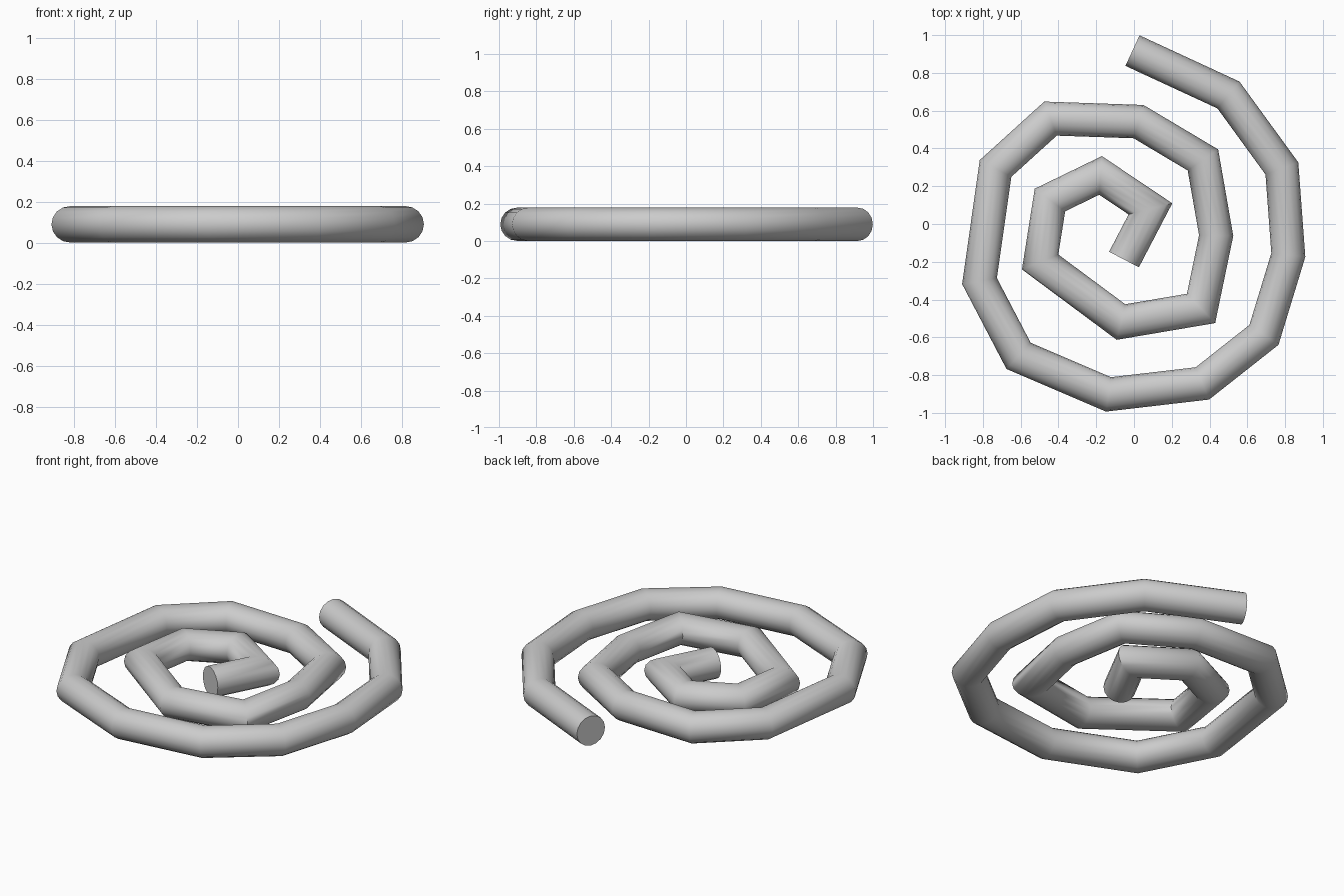
import bpy, bmesh, math
from mathutils import Vector

if "Cube" in bpy.data.objects:
    bpy.data.objects.remove(bpy.data.objects["Cube"])

RADIUS = 0.089
SIDES = 16

# Centre line of the coil, outer end to inner end
PATH = [(-0.008, 0.918), (0.50, 0.683), (0.783, 0.294), (0.817, -0.164),
        (0.688, -0.587), (0.362, -0.844), (-0.135, -0.902), (-0.611, -0.698),
        (-0.818, -0.302), (-0.733, 0.294), (-0.442, 0.558), (0.024, 0.542),
        (0.365, 0.339), (0.435, -0.061), (0.355, -0.447), (-0.069, -0.519),
        (-0.497, -0.201), (-0.445, 0.127), (-0.177, 0.257), (0.087, 0.08),
        (-0.053, -0.188)]


def mitred_tube(name, path, radius, sides):
    pts = [Vector((x, y, radius)) for x, y in path]
    dirs = [(b - a).normalized() for a, b in zip(pts, pts[1:])]
    bm = bmesh.new()
    rings = []
    for i, p in enumerate(pts):
        d0, d1 = dirs[max(i - 1, 0)], dirs[min(i, len(dirs) - 1)]
        tangent = (d0 + d1).normalized()
        side = Vector((tangent.y, -tangent.x, 0)) / tangent.dot(d0)
        ring = []
        for k in range(sides):
            a = math.tau * k / sides
            offset = side * math.cos(a) + Vector((0, 0, math.sin(a)))
            ring.append(bm.verts.new(p + offset * radius))
        rings.append(ring)
    # Tube walls
    for r0, r1 in zip(rings, rings[1:]):
        for k in range(sides):
            n = (k + 1) % sides
            bm.faces.new((r0[k], r0[n], r1[n], r1[k]))
    # Flat end caps
    bm.faces.new(rings[0])
    bm.faces.new(rings[-1])
    bmesh.ops.recalc_face_normals(bm, faces=bm.faces)
    mesh = bpy.data.meshes.new(name)
    bm.to_mesh(mesh)
    bm.free()
    obj = bpy.data.objects.new(name, mesh)
    bpy.context.collection.objects.link(obj)
    return obj


# Spiral coil
coil = mitred_tube("spiral_coil", PATH, RADIUS, SIDES)
bpy.context.view_layer.objects.active = coil
coil.select_set(True)
bpy.ops.object.shade_smooth_by_angle(angle=math.radians(60))
